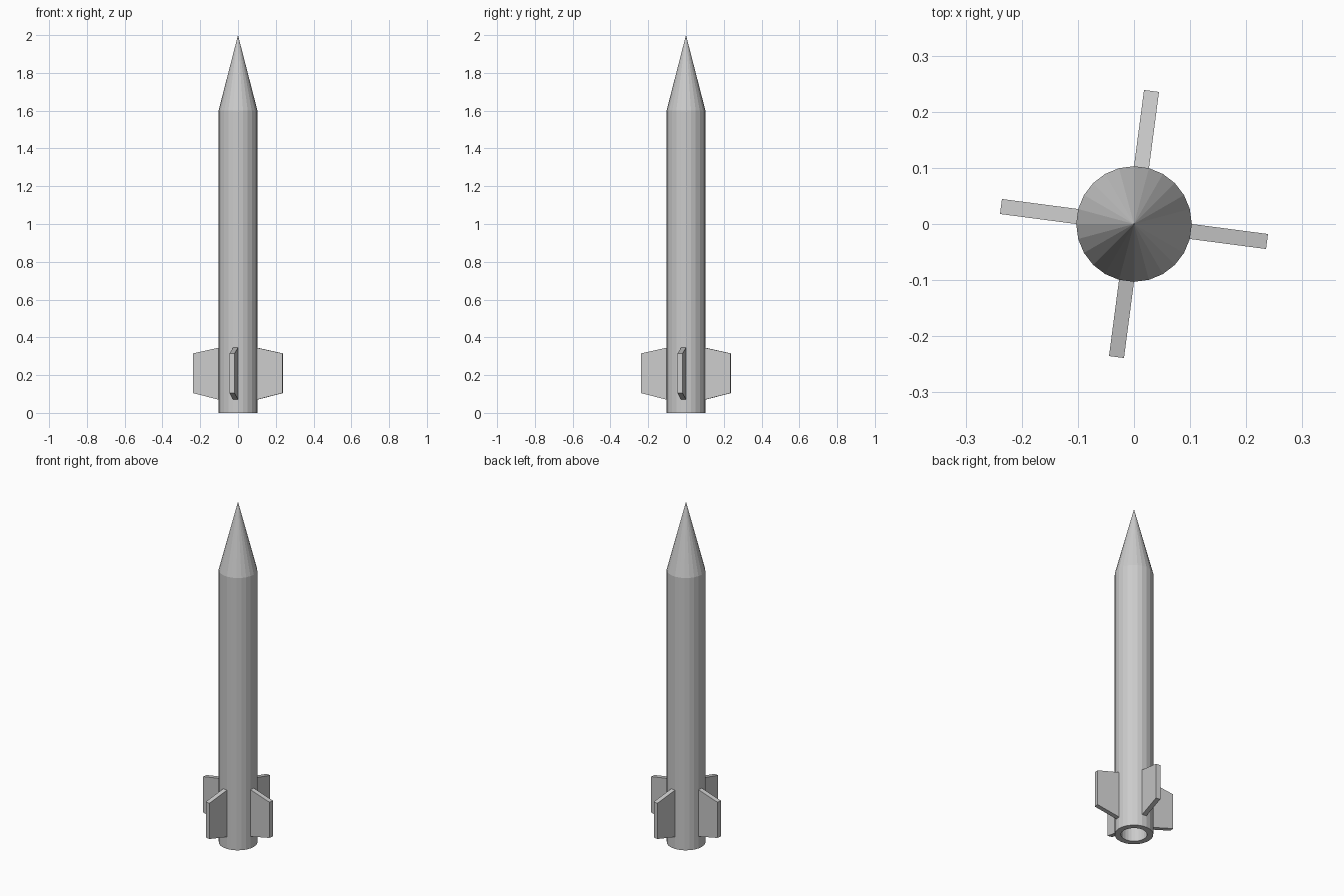
import bpy, bmesh
from math import cos, sin, pi

if "Cube" in bpy.data.objects:
    bpy.data.objects.remove(bpy.data.objects["Cube"])

SIDES = 24
RADIUS = 0.103
FIN_BOTTOM, FIN_TOP = 0.07, 0.345
FIN_LENGTH = 0.137

bm = bmesh.new()


def ring(r, z):
    return [bm.verts.new((r * cos(2 * pi * i / SIDES), r * sin(2 * pi * i / SIDES), z))
            for i in range(SIDES)]


def bridge(a, b):
    return [bm.faces.new((a[i], a[(i + 1) % SIDES], b[(i + 1) % SIDES], b[i]))
            for i in range(SIDES)]


# Nozzle recess, base rim and body tube, from the inside out
profile = [(0.07, 0.15), (0.07, 0), (RADIUS, 0), (RADIUS, FIN_BOTTOM),
           (RADIUS, FIN_TOP), (RADIUS, 1.6)]
rings = [ring(r, z) for r, z in profile]
bands = [bridge(a, b) for a, b in zip(rings, rings[1:])]
bm.faces.new(list(reversed(rings[0])))

# Pointed nose
tip = bm.verts.new((0, 0, 2))
top = rings[-1]
for i in range(SIDES):
    bm.faces.new((top[i], top[(i + 1) % SIDES], tip))

# Four fins pulled out of the body facets, tapering toward the tip
fin_faces = [bands[3][i] for i in range(SIDES // 4 - 1, SIDES, SIDES // 4)]
for face in fin_faces:
    face.normal_update()
    normal = face.normal.copy()
    if normal.dot(face.calc_center_median().xy.to_3d()) < 0:
        normal.negate()
    result = bmesh.ops.extrude_face_region(bm, geom=[face])
    for v in [g for g in result["geom"] if isinstance(g, bmesh.types.BMVert)]:
        v.co += normal * FIN_LENGTH
        v.co.z = 0.315 if v.co.z > 0.2 else 0.105
    if face.is_valid:
        bm.faces.remove(face)

bmesh.ops.recalc_face_normals(bm, faces=bm.faces)
mesh = bpy.data.meshes.new("rocket_body")
bm.to_mesh(mesh)
bm.free()
rocket = bpy.data.objects.new("rocket_body", mesh)
bpy.context.collection.objects.link(rocket)
